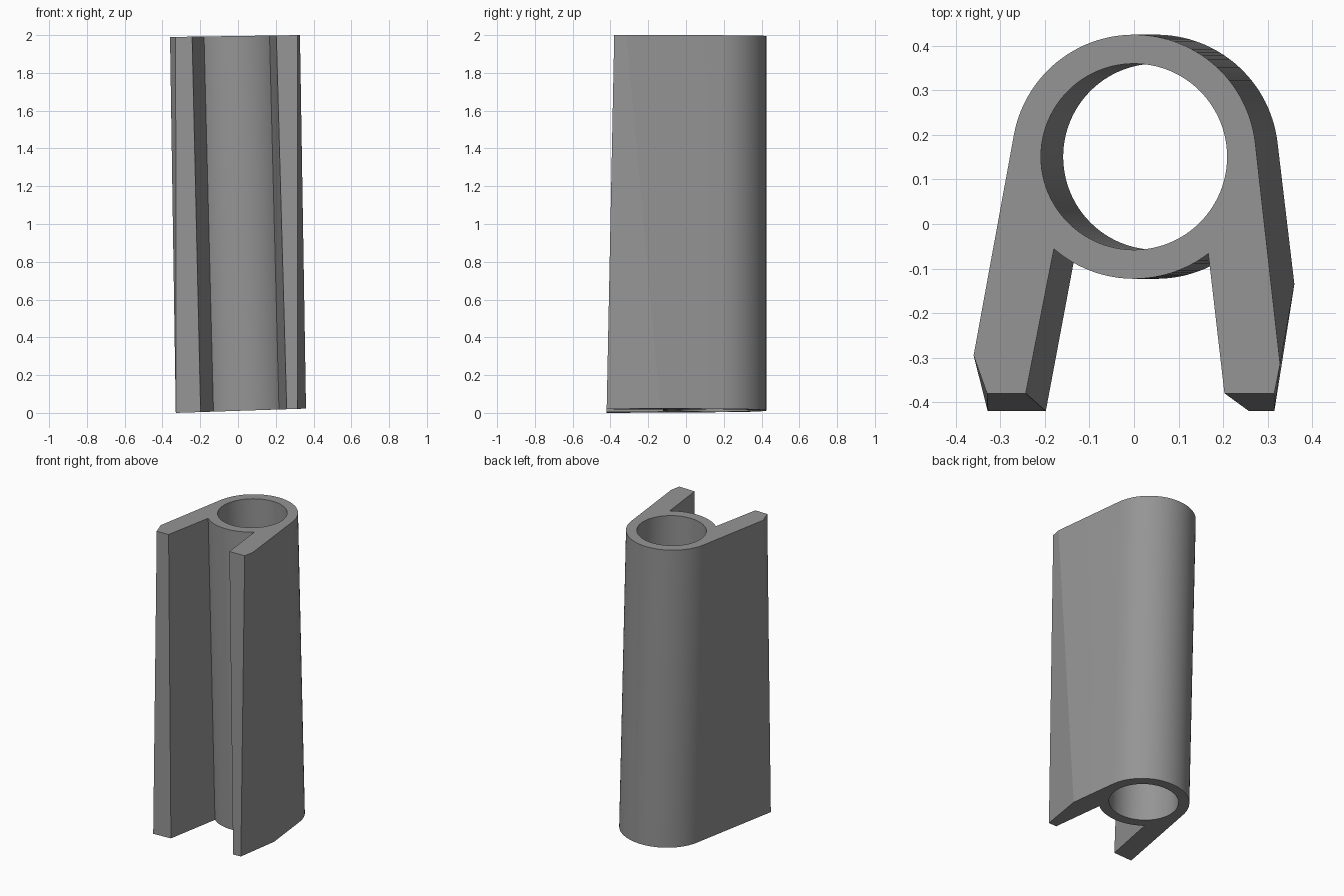
import bpy, bmesh, math

if "Cube" in bpy.data.objects:
    bpy.data.objects.remove(bpy.data.objects["Cube"])

CY, R, HOLE = 0.151, 0.274, 0.209
N_HOLE = 96

grey = bpy.data.materials.new("grey")
grey.diffuse_color = (0.3, 0.3, 0.3, 1)
grey.use_nodes = True
grey.node_tree.nodes["Principled BSDF"].inputs["Base Color"].default_value = grey.diffuse_color


def arc(cx, r, a0, a1, n):
    """Points on an arc, angles in degrees, both ends included."""
    out = []
    for i in range(n + 1):
        a = math.radians(a0 + (a1 - a0) * i / n)
        out.append((cx + r * math.cos(a), CY + r * math.sin(a)))
    return out


def outline(cx, left_leg, right_leg):
    """Barrel with two splayed legs, going anticlockwise."""
    return (arc(cx, R, 6.5, 169.5, 56) + left_leg
            + arc(cx, R, 229, 307.5, 28) + right_leg)


def add_loop(bm, pts, height):
    verts = [bm.verts.new((x, y, height(x))) for x, y in pts]
    edges = [bm.edges.new((v, verts[(i + 1) % len(verts)]))
             for i, v in enumerate(verts)]
    return verts, edges


def top_z(x):
    return 2 - 0.0147 * (0.32 - x)


def bottom_z(x):
    return 0.033 * (x + 0.33)


# End sections: the barrel leans sideways and the leg bevels change along it
top = outline(0.0,
              [(-0.36, -0.295), (-0.33, -0.38), (-0.243, -0.38)],
              [(0.203, -0.38), (0.315, -0.38), (0.328, -0.315)])
bottom = outline(0.05,
                 [(-0.3295, -0.416), (-0.328, -0.42), (-0.198, -0.42)],
                 [(0.258, -0.42), (0.315, -0.42), (0.36, -0.135)])

bm = bmesh.new()
ends = []
for pts, cx, height in ((bottom, 0.05, bottom_z), (top, 0.0, top_z)):
    outer = add_loop(bm, pts, height)
    hole = add_loop(bm, arc(cx, HOLE, 0, 360, N_HOLE)[:-1], height)
    ends.append((outer, hole))

# Flat end caps around the hole
for outer, hole in ends:
    bmesh.ops.triangle_fill(bm, use_beauty=True, edges=outer[1] + hole[1])

# Outer walls and bore
for k in (0, 1):
    low, high = ends[0][k][0], ends[1][k][0]
    for i in range(len(low)):
        j = (i + 1) % len(low)
        bm.faces.new((low[i], low[j], high[j], high[i]))

bmesh.ops.recalc_face_normals(bm, faces=bm.faces[:])
mesh = bpy.data.meshes.new("barrel_clip")
bm.to_mesh(mesh)
bm.free()
mesh.materials.append(grey)
clip = bpy.data.objects.new("barrel_clip", mesh)
bpy.context.collection.objects.link(clip)
bpy.context.view_layer.objects.active = clip
clip.select_set(True)
bpy.ops.object.shade_smooth_by_angle(angle=math.radians(8))
